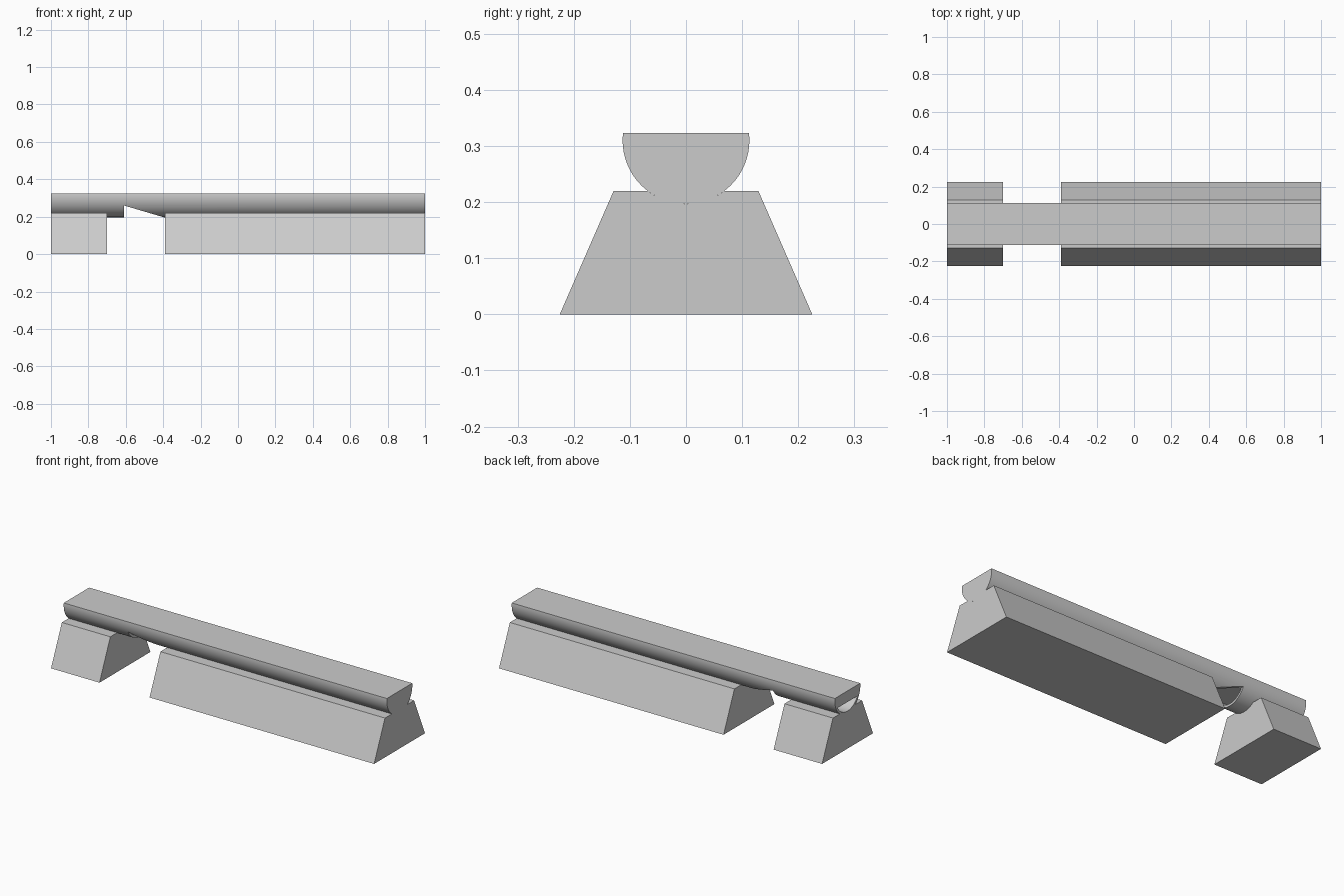
import bpy, bmesh
from math import asin, cos, pi, radians, sin

if "Cube" in bpy.data.objects:
    bpy.data.objects.remove(bpy.data.objects["Cube"])

AXIS, RADIUS, TOP = 0.31, 0.113, 0.323   # pipe cross-section
BORE, CEILING = 0.10, 0.261              # hollow channel
LEDGE = 0.22                             # top of the feet

gray = bpy.data.materials.new("light gray")
gray.use_nodes = True
gray.diffuse_color = (0.6, 0.6, 0.6, 1)
gray.node_tree.nodes["Principled BSDF"].inputs["Base Color"].default_value = (0.6, 0.6, 0.6, 1)


def arc(radius, height, steps=48):
    """Lower arc in (y, z), between the two points at the given height."""
    a = asin((height - AXIS) / radius)
    return [(radius * cos(t), AXIS + radius * sin(t))
            for t in (a - (pi + 2 * a) * i / steps for i in range(steps + 1))]


def prism(name, points, start, end, axis="x"):
    """Extrude a closed profile along x (points are y, z) or y (points are x, z)."""
    bm = bmesh.new()
    rings = [[bm.verts.new((d, a, z) if axis == "x" else (a, d, z)) for a, z in points]
             for d in (start, end)]
    for ring in rings:
        bm.faces.new(ring)
    n = len(points)
    for i in range(n):
        j = (i + 1) % n
        bm.faces.new((rings[0][i], rings[0][j], rings[1][j], rings[1][i]))
    bmesh.ops.recalc_face_normals(bm, faces=bm.faces)
    mesh = bpy.data.meshes.new(name)
    bm.to_mesh(mesh)
    bm.free()
    mesh.materials.append(gray)
    obj = bpy.data.objects.new(name, mesh)
    bpy.context.collection.objects.link(obj)
    return obj


def activate(obj):
    bpy.ops.object.select_all(action="DESELECT")
    obj.select_set(True)
    bpy.context.view_layer.objects.active = obj


def cut(obj, cutter):
    cutter.hide_render = True
    mod = obj.modifiers.new("cut", "BOOLEAN")
    mod.operation, mod.solver, mod.object = "DIFFERENCE", "EXACT", cutter
    activate(obj)
    bpy.ops.object.modifier_apply(modifier=mod.name)
    bpy.data.objects.remove(cutter)


# Round-bellied pipe with a flat top, a blind channel and a sloped window
pipe = prism("pipe", arc(RADIUS, TOP), -1, 1)
cut(pipe, prism("channel_cutter", arc(BORE, CEILING), -1.1, 0.95))
window = [(-0.61, 0.26), (-0.39, 0.195), (-0.39, 0.1), (-0.61, 0.1)]
cut(pipe, prism("window_cutter", window, -0.3, 0.3, "y"))

# Two tapered feet, grooved to cradle the pipe
foot = [(-0.225, 0), (-0.129, LEDGE)] + arc(RADIUS, LEDGE, 24)[::-1] + [(0.129, LEDGE), (0.225, 0)]
parts = [pipe, prism("short_foot", foot, -1, -0.7), prism("long_foot", foot, -0.39, 1)]

for part in parts:
    activate(part)
    bpy.ops.object.shade_smooth_by_angle(angle=radians(30))
